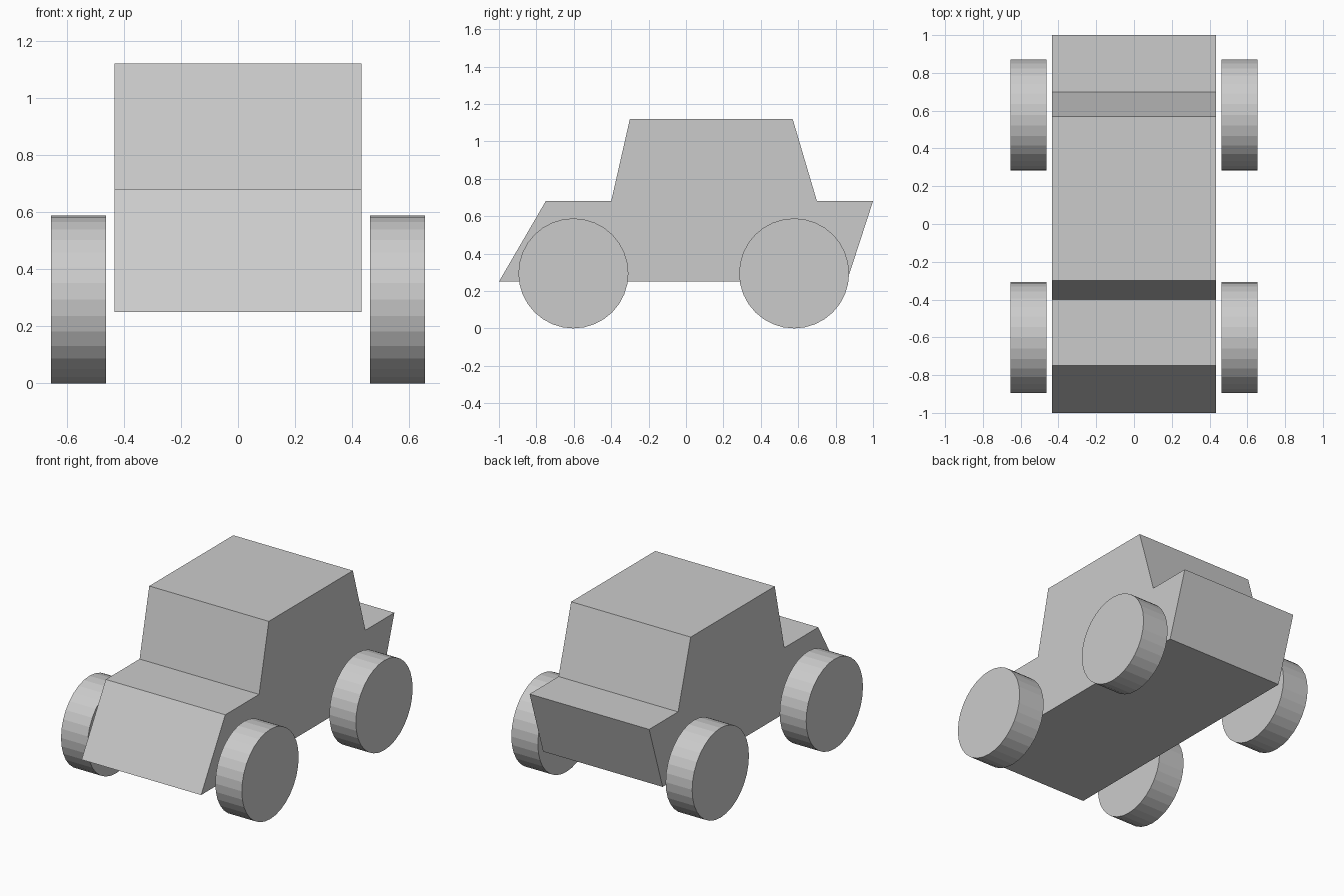
import bpy, bmesh
from math import radians
from mathutils import Matrix

if "Cube" in bpy.data.objects:
    bpy.data.objects.remove(bpy.data.objects["Cube"])


def add_object(name, bm):
    bmesh.ops.recalc_face_normals(bm, faces=bm.faces)
    mesh = bpy.data.meshes.new(name)
    bm.to_mesh(mesh)
    bm.free()
    obj = bpy.data.objects.new(name, mesh)
    bpy.context.collection.objects.link(obj)
    return obj


# Body: side profile (y, z) extruded across the width
HALF_WIDTH = 0.433
profile = [(-1, 0.25), (-0.75, 0.68), (-0.4, 0.68), (-0.3, 1.12),
           (0.57, 1.12), (0.7, 0.68), (1, 0.68), (0.86, 0.25)]
bm = bmesh.new()
side = bm.faces.new([bm.verts.new((-HALF_WIDTH, y, z)) for y, z in profile])
extruded = bmesh.ops.extrude_face_region(bm, geom=[side], use_keep_orig=True)
moved = [v for v in extruded["geom"] if isinstance(v, bmesh.types.BMVert)]
bmesh.ops.translate(bm, verts=moved, vec=(2 * HALF_WIDTH, 0, 0))
add_object("body", bm)

# Wheels: four flat-shaded cylinders with their axles along x
RADIUS, WIDTH, OFFSET = 0.294, 0.192, 0.559
for end, y in (("front", -0.602), ("rear", 0.578)):
    for label, sign in (("left", -1), ("right", 1)):
        bm = bmesh.new()
        bmesh.ops.create_cone(
            bm, cap_ends=True, segments=32, radius1=RADIUS, radius2=RADIUS,
            depth=WIDTH,
            matrix=Matrix.Translation((sign * OFFSET, y, RADIUS))
            @ Matrix.Rotation(radians(90), 4, 'Y'))
        add_object(f"{end}_{label}_wheel", bm)
